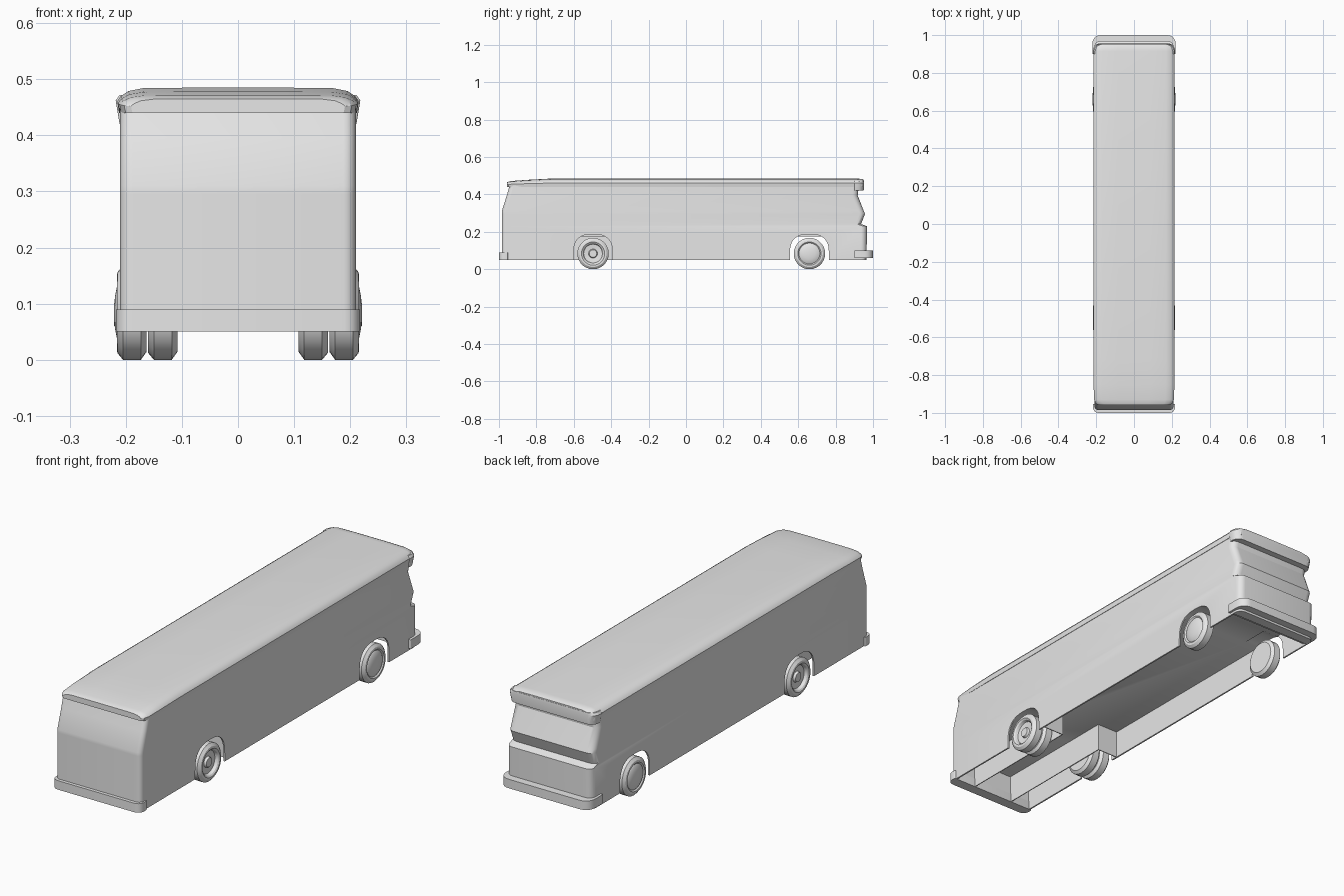
import bpy, bmesh, math

cube = bpy.data.objects.get("Cube")
if cube:
    bpy.data.objects.remove(cube, do_unlink=True)

GREY = (0.8, 0.8, 0.8, 1)
paint = bpy.data.materials.new("light grey")
paint.use_nodes = True
paint.diffuse_color = GREY
paint.node_tree.nodes["Principled BSDF"].inputs["Base Color"].default_value = GREY


def activate(obj):
    bpy.ops.object.select_all(action='DESELECT')
    obj.select_set(True)
    bpy.context.view_layer.objects.active = obj


def smooth(obj):
    activate(obj)
    bpy.ops.object.shade_smooth_by_angle(angle=math.radians(28))


def loft(name, rings):
    """Skin a list of equal-length rings and cap both ends."""
    bm = bmesh.new()
    rows = [[bm.verts.new(p) for p in ring] for ring in rings]
    n = len(rows[0])
    for a, b in zip(rows, rows[1:]):
        for i in range(n):
            j = (i + 1) % n
            bm.faces.new((a[i], a[j], b[j], b[i]))
    bm.faces.new(rows[0])
    bm.faces.new(rows[-1])
    bmesh.ops.recalc_face_normals(bm, faces=bm.faces)
    mesh = bpy.data.meshes.new(name)
    bm.to_mesh(mesh)
    bm.free()
    mesh.materials.append(paint)
    obj = bpy.data.objects.new(name, mesh)
    bpy.context.collection.objects.link(obj)
    return obj


def plan(z, hw, y0, y1, r0, r1, steps=5):
    """Rounded rectangle seen from above, with own radius at each end."""
    pts = []
    corners = ((1, y1 - r1, r1, 0), (-1, y1 - r1, r1, 90),
               (-1, y0 + r0, r0, 180), (1, y0 + r0, r0, 270))
    for side, cy, r, start in corners:
        for i in range(steps + 1):
            a = math.radians(start + 90 * i / steps)
            pts.append((side * (hw - r) + r * math.cos(a), cy + r * math.sin(a), z))
    return pts


def box(name, x0, x1, y0, y1, z0, z1):
    return loft(name, [[(x0, y0, z), (x1, y0, z), (x1, y1, z), (x0, y1, z)] for z in (z0, z1)])


def cut(obj, cutter):
    cutter.hide_render = True
    mod = obj.modifiers.new("cut", 'BOOLEAN')
    mod.operation = 'DIFFERENCE'
    mod.solver = 'EXACT'
    mod.object = cutter
    activate(obj)
    bpy.ops.object.modifier_apply(modifier=mod.name)
    bpy.data.objects.remove(cutter, do_unlink=True)


# Body shell: height, front end, back end
levels = [(0.05, -0.985, 0.965), (0.23, -0.985, 0.968), (0.242, -0.985, 0.936),
          (0.295, -0.985, 0.957), (0.31, -0.985, 0.951), (0.395, -0.958, 0.918),
          (0.45, -0.942, 0.925)]
body = loft("body", [plan(z, 0.21, f, b, 0.022, 0.03) for z, f, b in levels])

# Open underside between the skirts
cut(body, box("underside_cutter", -0.203, 0.203, -0.955, 0.92, -0.1, 0.175))

# Wheel arches
AXLES = {"front": -0.497, "rear": 0.66}
for axle_y in AXLES.values():
    for side in (-1, 1):
        rings = []
        for x in (0.13, 0.3):
            arch = [(side * x, axle_y + 0.104, 0), (side * x, axle_y - 0.104, 0)]
            for i in range(17):
                a = math.pi * (1 - i / 16)
                c, s = math.cos(a), math.sin(a)
                arch.append((side * x, axle_y + 0.104 * math.copysign(abs(c) ** 0.75, c),
                             0.085 + 0.102 * s ** 0.75))
            rings.append(arch)
        cut(body, loft("arch_cutter", rings))
smooth(body)

# Inner housings around the paired wheels
for side, label in ((1, "left"), (-1, "right")):
    x0, x1 = sorted((side * 0.1, side * 0.104))
    box(label + "_housing_wall", x0, x1, -0.96, -0.36, 0.05, 0.18)
    x0, x1 = sorted((side * 0.1, side * 0.205))
    box(label + "_housing_end", x0, x1, -0.364, -0.36, 0.05, 0.18)

# Roof: end position, half width, drop of the crown
half = [(1, 0.44), (1.015, 0.461), (0.985, 0.47), (0.92, 0.479), (0.8, 0.484), (0.4, 0.485)]
sections = [(-0.957, 0.188, 0.02), (-0.95, 0.2, 0.017), (-0.93, 0.208, 0.013), (-0.85, 0.211, 0.007),
            (-0.72, 0.212, 0), (0.915, 0.212, 0), (0.94, 0.206, 0.002), (0.951, 0.19, 0.007)]
roof_rings = []
for y, w, drop in sections:
    right = [(k * w, y, z - drop * (z - 0.44) / 0.045) for k, z in half]
    roof_rings.append(right + [(-x, yy, z) for x, yy, z in reversed(right)])
smooth(loft("roof", roof_rings))

# Brow over the back window
brow = [(0.42, 0.211, 0.95), (0.462, 0.218, 0.953), (0.472, 0.211, 0.952)]
smooth(loft("brow", [plan(z, hw, 0.9, b, 0.005, 0.035) for z, hw, b in brow]))

# Bumpers
smooth(loft("front_bumper", [plan(z, 0.217, -1.0, -0.952, 0.028, 0.004) for z in (0.05, 0.09)]))
smooth(loft("rear_bumper", [plan(z, 0.221, 0.9, 1.0, 0.004, 0.045) for z in (0.06, 0.1)]))


def wheel(name, side, y, profile, segments=28):
    rings = []
    for x, r in profile:
        angles = [2 * math.pi * i / segments for i in range(segments)]
        rings.append([(side * x, y + r * math.cos(a), 0.084 + r * math.sin(a)) for a in angles])
    smooth(loft(name, rings))


# Wheels: offset from centre line and radius
tyre = [(0.163, 0.06), (0.163, 0.07), (0.173, 0.084), (0.205, 0.084), (0.215, 0.072)]
dish = [(0.216, 0.062), (0.211, 0.055), (0.199, 0.05), (0.196, 0.024), (0.206, 0.02), (0.206, 0.01)]
disc = [(0.216, 0.062), (0.211, 0.056), (0.215, 0.05), (0.219, 0.03), (0.221, 0.014)]
inner = [(x - 0.055, r) for x, r in tyre]
for side, label in ((1, "left"), (-1, "right")):
    wheel("front_outer_wheel_" + label, side, AXLES["front"], tyre + dish)
    wheel("front_inner_wheel_" + label, side, AXLES["front"], inner)
    wheel("rear_wheel_" + label, side, AXLES["rear"], tyre + disc)
